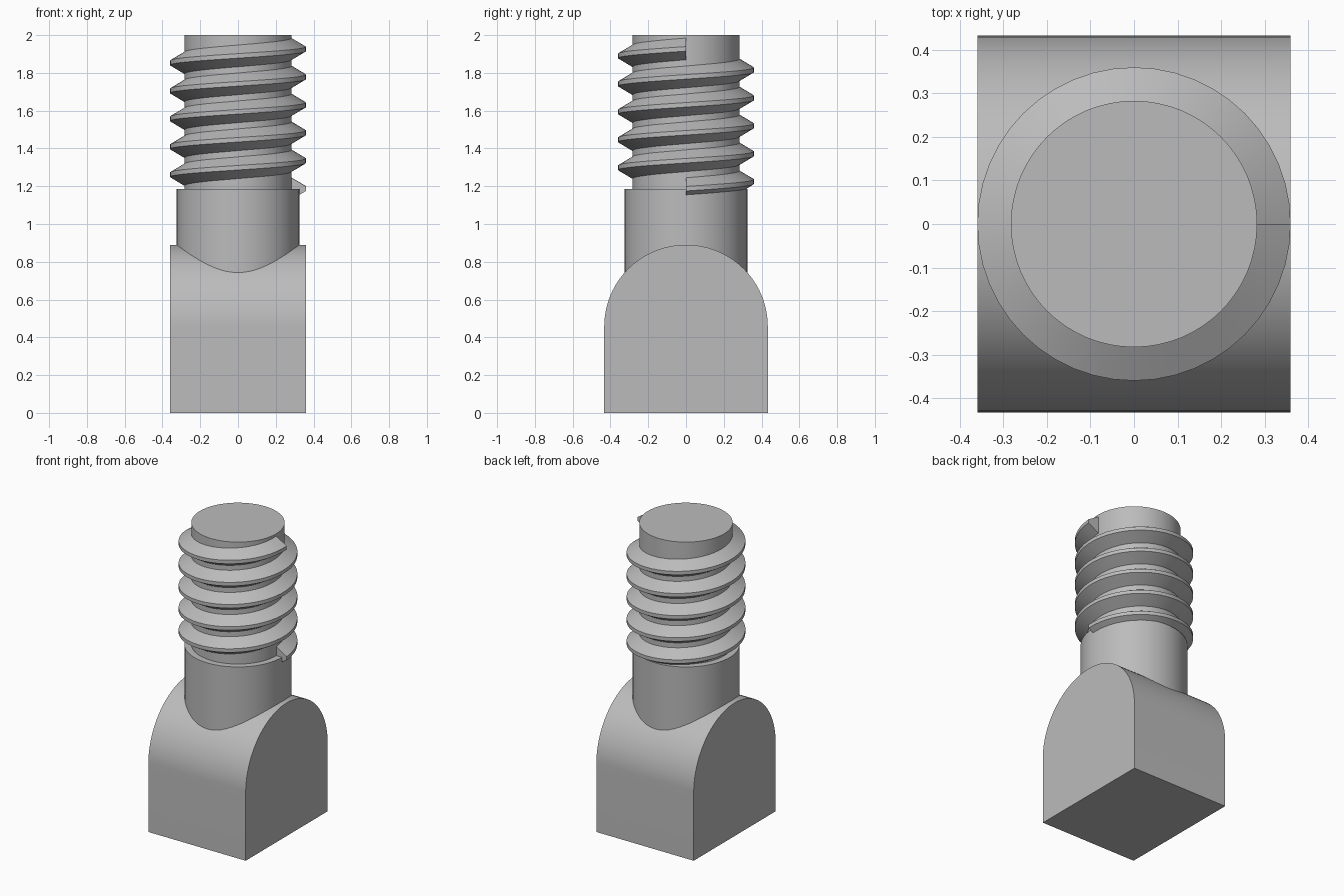
import bpy, bmesh, math

if "Cube" in bpy.data.objects:
    bpy.data.objects.remove(bpy.data.objects["Cube"], do_unlink=True)

metal = bpy.data.materials.new("plain grey")
metal.use_nodes = True
GREY = (0.5, 0.5, 0.5, 1)
metal.diffuse_color = GREY
metal.node_tree.nodes["Principled BSDF"].inputs["Base Color"].default_value = GREY


def finish(name, bm):
    """Turn a bmesh into a named, smooth-by-angle object."""
    bmesh.ops.recalc_face_normals(bm, faces=bm.faces)
    mesh = bpy.data.meshes.new(name)
    bm.to_mesh(mesh)
    bm.free()
    mesh.materials.append(metal)
    ob = bpy.data.objects.new(name, mesh)
    bpy.context.collection.objects.link(ob)
    bpy.ops.object.select_all(action='DESELECT')
    ob.select_set(True)
    bpy.context.view_layer.objects.active = ob
    bpy.ops.object.shade_smooth_by_angle(angle=math.radians(25))
    return ob


def skin(bm, rings, closed):
    """Bridge matching rings of vertices with quads."""
    n = len(rings[0])
    for a, b in zip(rings, rings[1:]):
        for i in range(n if closed else n - 1):
            j = (i + 1) % n
            bm.faces.new((a[i], a[j], b[j], b[i]))
    if closed:
        bm.faces.new(rings[0])
        bm.faces.new(rings[-1])


# Round-topped base: an arch extruded across x
HALF_W, ARCH_R, ARCH_Z = 0.36, 0.433, 0.457
arch = [(-ARCH_R, 0), (ARCH_R, 0)]
for k in range(49):
    a = math.pi * k / 48
    arch.append((ARCH_R * math.cos(a), ARCH_Z + ARCH_R * math.sin(a)))
bm = bmesh.new()
skin(bm, [[bm.verts.new((x, y, z)) for y, z in arch] for x in (-HALF_W, HALF_W)], True)
finish("base_block", bm)

# Shank: collar stepping in to the threaded core
SEG, CORE_R, COLLAR_R = 64, 0.283, 0.325
bm = bmesh.new()
rings = []
for r, z in ((COLLAR_R, 0.6), (COLLAR_R, 1.185), (CORE_R, 1.185), (CORE_R, 2)):
    rings.append([bm.verts.new((r * math.cos(math.tau * i / SEG),
                                r * math.sin(math.tau * i / SEG), z)) for i in range(SEG)])
skin(bm, rings, True)
finish("shank", bm)

# Right-handed thread: trapezoid section swept along a helix
TURNS, PITCH, START_Z, STEPS = 5, 0.148, 1.187, 48
section = ((CORE_R - 0.004, -0.06), (HALF_W, -0.012), (HALF_W, 0.012), (CORE_R - 0.004, 0.06))
bm = bmesh.new()
rings = []
for k in range(TURNS * STEPS + 1):
    t = k / STEPS
    a = math.tau * t
    rings.append([bm.verts.new((r * math.cos(a), r * math.sin(a), START_Z + PITCH * t + dz))
                  for r, dz in section])
skin(bm, rings, True)
finish("screw_thread", bm)
